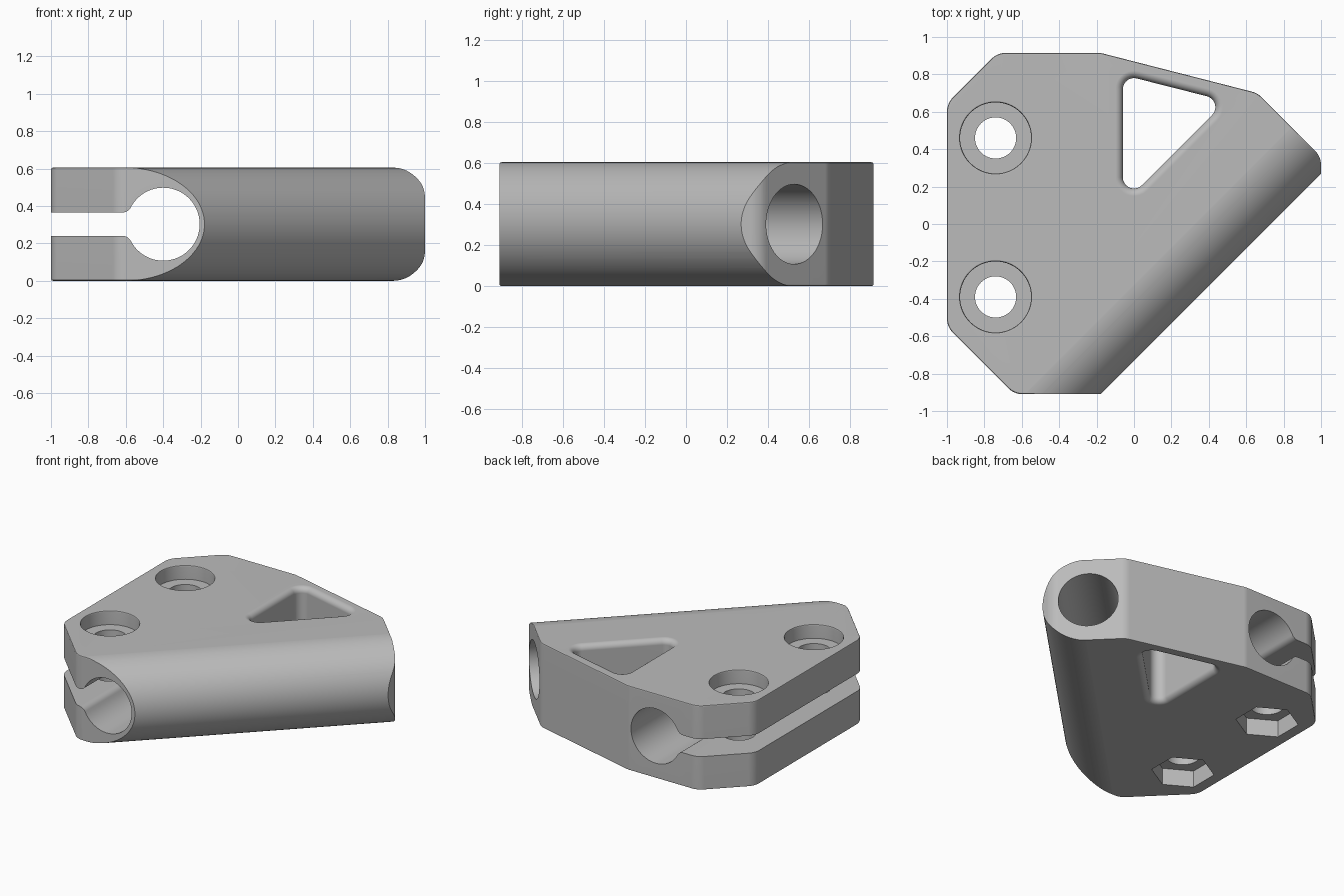
import bpy, bmesh
from math import sin, cos, pi, atan2, sqrt
from mathutils import Vector, Matrix

old = bpy.data.objects.get("Cube")
if old:
    bpy.data.objects.remove(old, do_unlink=True)

H = 0.605            # block thickness
MID = H / 2
BORE = 0.195         # radius of both rod bores
DIAG = 0.214         # offset of the diagonal bore from the origin


def ring(centers, r, n=64, phase=0.0):
    """Outline of a disc swept round a counter-clockwise set of corner centres."""
    if len(centers) == 1:
        cx, cy = centers[0]
        return [(cx + r * cos(phase + 2 * pi * i / n), cy + r * sin(phase + 2 * pi * i / n))
                for i in range(n)]
    pts, count = [], len(centers)
    for i, (x, y) in enumerate(centers):
        px, py = centers[i - 1]
        nx, ny = centers[(i + 1) % count]
        start = atan2(y - py, x - px) - pi / 2
        sweep = (atan2(ny - y, nx - x) - pi / 2 - start) % (2 * pi)
        pts += [(x + r * cos(start + sweep * k / n), y + r * sin(start + sweep * k / n))
                for k in range(n + 1)]
    return pts


def solid(name, levels, matrix=Matrix()):
    """Closed solid through a stack of (outline, height) levels."""
    bm = bmesh.new()
    rows = [[bm.verts.new((x, y, z)) for x, y in pts] for pts, z in levels]
    for a, b in zip(rows, rows[1:]):
        for i in range(len(a)):
            j = (i + 1) % len(a)
            bm.faces.new((a[i], a[j], b[j], b[i]))
    bm.faces.new(rows[0][::-1])
    bm.faces.new(rows[-1])
    bm.transform(matrix)
    bmesh.ops.recalc_face_normals(bm, faces=bm.faces)
    mesh = bpy.data.meshes.new(name)
    bm.to_mesh(mesh)
    bm.free()
    obj = bpy.data.objects.new(name, mesh)
    bpy.context.collection.objects.link(obj)
    return obj


def inset_corners(points, r):
    """Centres of the corner fillets of a counter-clockwise polygon."""
    out = []
    for i, p in enumerate(points):
        p = Vector(p)
        a = (p - Vector(points[i - 1])).normalized()
        b = (Vector(points[(i + 1) % len(points)]) - p).normalized()
        n1, n2 = Vector((a.y, -a.x)), Vector((b.y, -b.x))
        out.append(tuple(p - (n1 + n2) * r / (1 + n1.dot(n2))))
    return out


def rim(r, z, size, up, steps):
    """Quarter-round radii and heights that flare a hole open at a face."""
    return [(r + size * (1 - cos(pi / 2 * k / steps)),
             z + up * size * (sin(pi / 2 * k / steps) - 1)) for k in range(steps + 1)]


# Plate outline with filleted corners and slightly eased top and bottom rims
FILLET, EASE = 0.11, 0.01
corners = inset_corners([(-1, 0.645), (-1, -0.55), (-0.64, -0.91), (1, -0.91), (1, 0.36),
                         (0.66, 0.70), (-0.18, 0.915), (-0.73, 0.915)], FILLET)
half = [(FILLET - EASE * (1 - cos(t)), EASE * (1 - sin(t))) for t in (0, pi / 4, pi / 2)]
stack = half[::-1] + [(r, H - z) for r, z in half]
clamp = solid("clamp_block", [(ring(corners, r, 8), z) for r, z in stack])

# Frame whose local z runs along the diagonal, local x outwards, local y up
s = sqrt(0.5)
diagonal = Matrix(((s, 0, s, 0), (-s, 0, s, 0), (0, 1, 0, MID), (0, 0, 0, 1)))
slab = ring([(-3, 0), (DIAG, 0)], MID + 0.0004, 48)
round_nose = solid("round_nose", [(slab, -3), (slab, 3)], diagonal)

# Blind diagonal bore
bore = ring([(DIAG, 0)], BORE)
cutters = [solid("diagonal_bore", [(bore, 0.0), (bore, 1.5)], diagonal)]

# Straight bore with its clamping slit, joined by small fillets
GAP, R = 0.0625, 0.05
cx, dz = -0.40, GAP + R
dx = sqrt((BORE + R) ** 2 - dz ** 2)
turn = atan2(dz, dx)
upper = [(-1.3, GAP)]
for k in range(9):
    a = -pi / 2 + (pi / 2 - turn) * k / 8
    upper.append((cx - dx + R * cos(a), dz + R * sin(a)))
for k in range(1, 33):
    a = (pi - turn) * (1 - k / 32)
    upper.append((cx + BORE * cos(a), BORE * sin(a)))
keyhole = upper + [(x, -z) for x, z in upper[-2::-1]]
across = Matrix(((1, 0, 0, 0), (0, 0, -1, 0), (0, 1, 0, MID), (0, 0, 0, 1)))
cutters.append(solid("straight_bore_and_slit", [(keyhole, -1.5), (keyhole, 1.5)], across))

# Rounded triangular window, flared at both faces
triangle = [(0, 0.25), (0.375, 0.625), (0, 0.72)]
top = rim(0.06, H, 0.04, 1, 6)
flare = [(r, H - z) for r, z in top[::-1]] + top
flare = [(flare[0][0], -0.1)] + flare + [(flare[-1][0], H + 0.1)]
cutters.append(solid("window", [(ring(triangle, r, 10), z) for r, z in flare]))

# Screw holes: counterbore above, hexagonal nut pocket below
for name, y in (("rear", 0.46), ("front", -0.39)):
    c = [(-0.74, y)]
    shaft = ring(c, 0.11)
    cutters.append(solid(name + "_screw_hole", [(shaft, -0.1), (shaft, H + 0.1)]))
    wall = [(0.19, H - 0.1)] + rim(0.19, H, EASE, 1, 2) + [(0.2, H + 0.1)]
    cutters.append(solid(name + "_counterbore", [(ring(c, r), z) for r, z in wall]))
    nut = ring(c, 0.205, 6, pi / 6)
    cutters.append(solid(name + "_nut_pocket", [(nut, -0.1), (nut, 0.12)]))

# Cut everything into one finished block
helpers = [round_nose] + cutters
for helper in helpers:
    helper.hide_render = True
    mod = clamp.modifiers.new(helper.name, 'BOOLEAN')
    mod.operation = 'INTERSECT' if helper is round_nose else 'DIFFERENCE'
    mod.solver = 'EXACT'
    mod.object = helper
bpy.context.view_layer.update()
graph = bpy.context.evaluated_depsgraph_get()
result = bpy.data.meshes.new_from_object(clamp.evaluated_get(graph))
clamp.modifiers.clear()
clamp.data = result
for helper in helpers:
    bpy.data.objects.remove(helper, do_unlink=True)

# Plain grey material
grey = bpy.data.materials.new("plain_grey")
grey.use_nodes = True
colour = (0.5, 0.5, 0.5, 1)
grey.diffuse_color = colour
grey.node_tree.nodes["Principled BSDF"].inputs["Base Color"].default_value = colour
clamp.data.materials.clear()
clamp.data.materials.append(grey)

# Smooth curved walls, crisp flat faces
bpy.ops.object.select_all(action='DESELECT')
clamp.select_set(True)
bpy.context.view_layer.objects.active = clamp
bpy.ops.object.shade_smooth_by_angle(angle=pi / 6)
weighted = clamp.modifiers.new("weighted_normals", 'WEIGHTED_NORMAL')
weighted.keep_sharp = True
